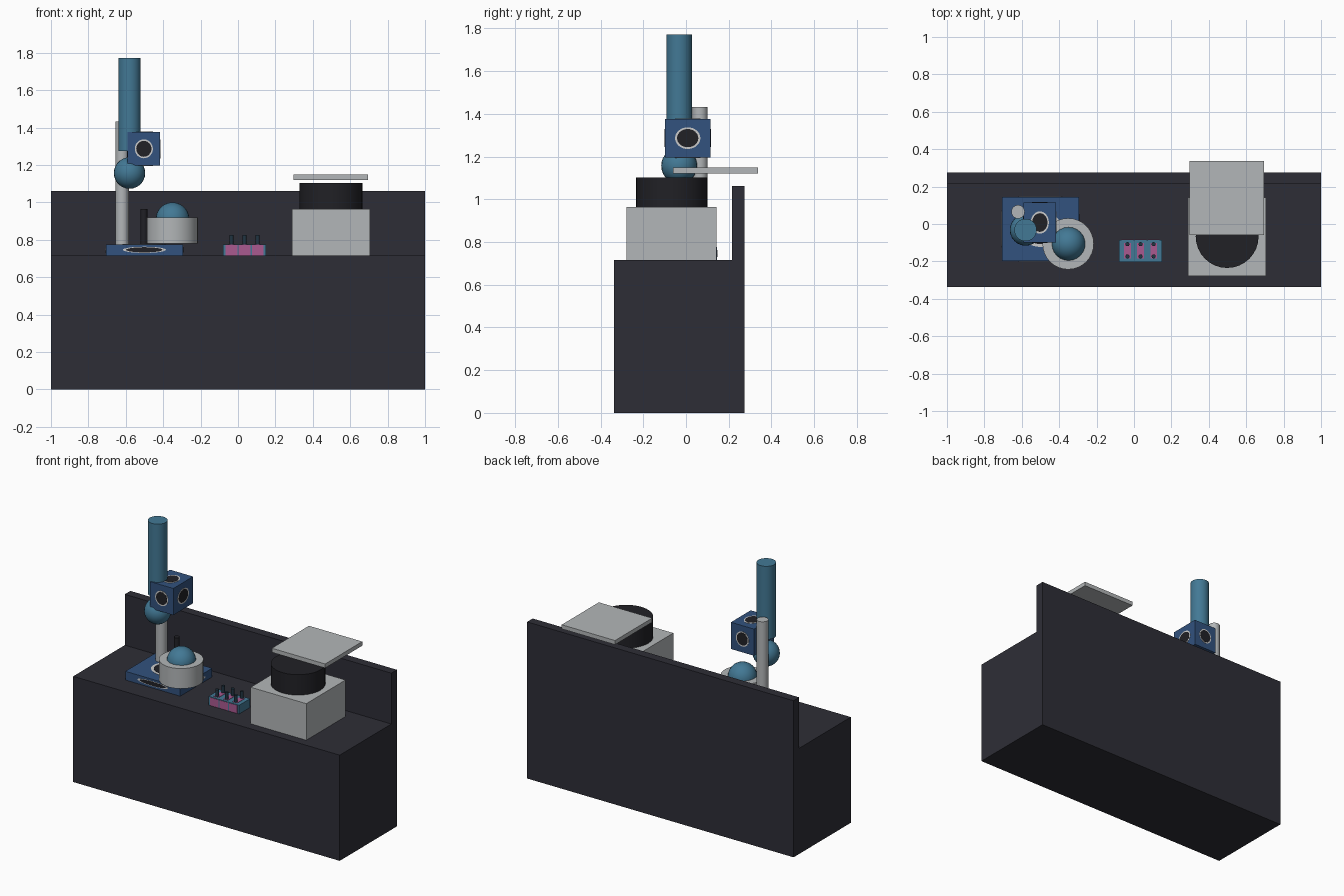
import bpy
import bmesh
from math import pi
from mathutils import Matrix, Vector

old = bpy.data.objects.get("Cube")
if old:
    bpy.data.objects.remove(old, do_unlink=True)


def material(name, rgb):
    m = bpy.data.materials.new(name)
    m.use_nodes = True
    colour = (*rgb, 1)
    m.diffuse_color = colour
    m.node_tree.nodes["Principled BSDF"].inputs["Base Color"].default_value = colour
    return m


CHARCOAL = material("charcoal", (0.027, 0.027, 0.037))
BLACK = material("black", (0.015, 0.015, 0.019))
GREY = material("light grey", (0.45, 0.47, 0.48))
WHITE = material("off white", (0.6, 0.6, 0.6))
BLUE = material("blue", (0.032, 0.085, 0.21))
TEAL = material("teal", (0.055, 0.19, 0.3))
NAVY = material("dark navy", (0.015, 0.035, 0.055))
PINK = material("pink", (0.4, 0.1, 0.28))


def finish(name, bm, mat, smooth=False):
    mesh = bpy.data.meshes.new(name)
    bm.to_mesh(mesh)
    bm.free()
    mesh.materials.append(mat)
    ob = bpy.data.objects.new(name, mesh)
    bpy.context.collection.objects.link(ob)
    if smooth:
        bpy.ops.object.select_all(action="DESELECT")
        ob.select_set(True)
        bpy.context.view_layer.objects.active = ob
        bpy.ops.object.shade_smooth_by_angle()
    return ob


def box(name, mat, x, y, z):
    """Box from (low, high) ranges on each axis."""
    bm = bmesh.new()
    centre = Vector([sum(r) / 2 for r in (x, y, z)])
    size = Vector([r[1] - r[0] for r in (x, y, z)])
    bmesh.ops.create_cube(bm, size=1, matrix=Matrix.Translation(centre) @ Matrix.Diagonal((*size, 1)))
    return finish(name, bm, mat)


def cylinder(name, mat, x, y, z, radius, sides=32):
    bm = bmesh.new()
    bmesh.ops.create_cone(bm, cap_ends=True, segments=sides, radius1=radius, radius2=radius,
                          depth=z[1] - z[0], matrix=Matrix.Translation((x, y, sum(z) / 2)))
    return finish(name, bm, mat, True)


def ball(name, mat, centre, radius):
    bm = bmesh.new()
    bmesh.ops.create_uvsphere(bm, u_segments=24, v_segments=14, radius=radius,
                              matrix=Matrix.Translation(centre))
    return finish(name, bm, mat, True)


def port_marks(name, x, y, z, skip_bottom=False):
    """Thin white-rimmed black ellipses on the faces of a box."""
    ranges = (x, y, z)
    centre = Vector([sum(r) / 2 for r in ranges])
    size = [r[1] - r[0] for r in ranges]
    turns = (Matrix.Rotation(pi / 2, 4, "Y"), Matrix.Rotation(pi / 2, 4, "X"), Matrix())
    for part, mat, ratio, thick in (("rim", WHITE, 0.28, 0.003), ("port", BLACK, 0.235, 0.005)):
        bm = bmesh.new()
        for axis in range(3):
            for side in (-1, 1):
                if skip_bottom and axis == 2 and side < 0:
                    continue
                spot = centre.copy()
                spot[axis] += side * size[axis] / 2
                scale = [2 * ratio * s for s in size]
                scale[axis] = thick
                bmesh.ops.create_cone(
                    bm, cap_ends=True, segments=32, radius1=0.5, radius2=0.5, depth=1,
                    matrix=Matrix.Translation(spot) @ Matrix.Diagonal((*scale, 1)) @ turns[axis])
        finish(name + "_" + part, bm, mat)


# Bench with raised back panel
TOP = 0.717
box("bench", CHARCOAL, (-1, 1), (-0.338, 0.275), (0, TOP))
box("back_panel", CHARCOAL, (-1, 1), (0.215, 0.275), (TOP, 1.062))

# Spinning machine with open lid
box("machine_body", GREY, (0.29, 0.707), (-0.278, 0.143), (TOP, 0.965))
cylinder("machine_drum", BLACK, 0.498, -0.067, (0.965, 1.103), 0.168)
box("machine_lid", GREY, (0.296, 0.696), (-0.06, 0.338), (1.12, 1.148))

# Tube rack with pink panels
rx, ry, rz = (-0.08, 0.15), (-0.202, -0.085), (TOP, 0.776)
box("rack", TEAL, rx, ry, rz)
for i in range(3):
    x = 0.035 + (i - 1) * 0.07
    for side, y in (("front", ry[0]), ("back", ry[1])):
        box(f"rack_{side}_panel_{i}", PINK, (x - 0.031, x + 0.031),
            (y - 0.002, y + 0.002), (TOP, rz[1] - 0.004))
    box(f"rack_top_panel_{i}", PINK, (x - 0.018, x + 0.018), (-0.185, -0.102),
        (rz[1] - 0.002, rz[1] + 0.002))
    for j, y in enumerate((-0.173, -0.108)):
        cylinder(f"tube_{i}_{j}", NAVY, x, y, (rz[1] - 0.04, 0.825), 0.011, 16)

# Microscope base, post and knob
base = (-0.707, -0.295), (-0.198, 0.145), (TOP, 0.776)
box("microscope_base", BLUE, *base)
port_marks("base", *base, skip_bottom=True)
cylinder("microscope_post", GREY, -0.62, 0.065, (0.776, 1.432), 0.036)
cylinder("focus_rod", BLACK, -0.503, 0.063, (0.776, 0.965), 0.018, 16)

# Stage with domed sample
cylinder("stage", GREY, -0.352, -0.106, (0.781, 0.918), 0.137)
ball("stage_dome", TEAL, (-0.35, -0.106, 0.91), 0.09)

# Microscope head, joint and eyepiece tube
head = (-0.59, -0.417), (-0.098, 0.114), (1.196, 1.377)
box("microscope_head", BLUE, *head)
port_marks("head", *head)
ball("joint_ball", TEAL, (-0.58, -0.032, 1.157), 0.084)
cylinder("eyepiece_tube", TEAL, -0.58, -0.032, (1.275, 1.772), 0.06)
